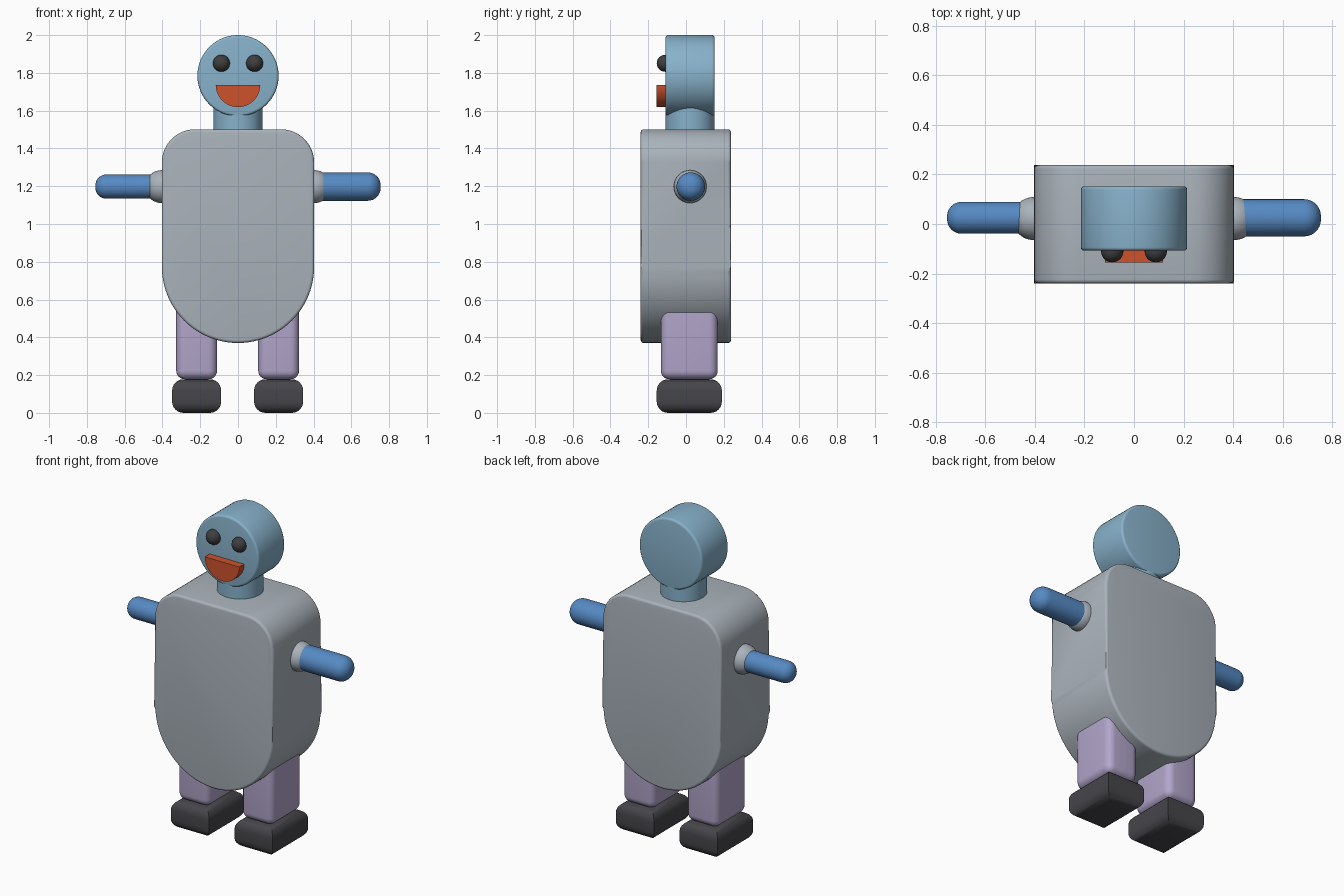
import bpy, bmesh, math
from mathutils import Matrix

if "Cube" in bpy.data.objects:
    bpy.data.objects.remove(bpy.data.objects["Cube"])


def material(name, rgb):
    lin = [(c / 255 / 12.92) if c <= 10 else ((c / 255 + 0.055) / 1.055) ** 2.4 for c in rgb]
    m = bpy.data.materials.new(name)
    m.diffuse_color = (*lin, 1)
    m.use_nodes = True
    m.node_tree.nodes["Principled BSDF"].inputs["Base Color"].default_value = m.diffuse_color
    return m


GREY = material("body_grey", (170, 179, 187))
TEAL = material("head_blue", (136, 178, 203))
BLUE = material("arm_blue", (86, 138, 196))
LILAC = material("leg_lilac", (178, 166, 203))
DARK = material("foot_charcoal", (70, 69, 74))
BLACK = material("eye_black", (62, 62, 64))
RED = material("mouth_orange", (206, 82, 43))


def finish(bm, name, mat, angle=35):
    bmesh.ops.recalc_face_normals(bm, faces=bm.faces)
    me = bpy.data.meshes.new(name)
    bm.to_mesh(me)
    bm.free()
    me.materials.append(mat)
    ob = bpy.data.objects.new(name, me)
    bpy.context.collection.objects.link(ob)
    bpy.ops.object.select_all(action='DESELECT')
    ob.select_set(True)
    bpy.context.view_layer.objects.active = ob
    bpy.ops.object.shade_smooth_by_angle(angle=math.radians(angle))
    return ob


def bevel(bm, edges, radius, segments):
    bmesh.ops.bevel(bm, geom=list(edges), offset=radius, segments=segments,
                    profile=0.5, affect='EDGES', clamp_overlap=True)


def arc(cx, cz, r, a0, a1, n):
    return [(cx + r * math.cos(math.radians(a0 + (a1 - a0) * i / n)),
             cz + r * math.sin(math.radians(a0 + (a1 - a0) * i / n))) for i in range(n + 1)]


def slab(name, outline, y0, y1, mat, round_edge=0):
    """Extrude an x-z outline along y, optionally rounding both rims."""
    bm = bmesh.new()
    face = bm.faces.new([bm.verts.new((x, y0, z)) for x, z in outline])
    new = bmesh.ops.extrude_face_region(bm, geom=[face])["geom"]
    for v in new:
        if isinstance(v, bmesh.types.BMVert):
            v.co.y = y1
    if round_edge:
        rims = [e for e in bm.edges if abs(e.verts[0].co.y - e.verts[1].co.y) < 1e-5]
        bevel(bm, rims, round_edge, 4)
    return finish(bm, name, mat)


def box(name, x, y, z, mat, radius, sharp_corners=False):
    """Rounded box from (min, max) ranges."""
    bm = bmesh.new()
    bmesh.ops.create_cube(bm, size=1)
    for v in bm.verts:
        v.co = [r[0] + (c + 0.5) * (r[1] - r[0]) for c, r in zip(v.co, (x, y, z))]
    edges = [e for e in bm.edges
             if not sharp_corners or abs(e.verts[0].co.z - e.verts[1].co.z) < 1e-5]
    bevel(bm, edges, radius, 6)
    return finish(bm, name, mat)


def ball(name, loc, r, mat):
    bm = bmesh.new()
    bmesh.ops.create_uvsphere(bm, u_segments=32, v_segments=20, radius=r,
                              matrix=Matrix.Translation(loc))
    return finish(bm, name, mat)


# torso: rounded shoulders, semicircular bottom
slab("torso", arc(0.228, 1.326, 0.175, 0, 90, 12) + arc(-0.228, 1.326, 0.175, 90, 180, 12)
     + arc(0, 0.773, 0.403, 180, 360, 48), -0.24, 0.238, GREY, 0.016)

# neck
bm = bmesh.new()
bmesh.ops.create_cone(bm, cap_ends=True, segments=48, radius1=0.13, radius2=0.13, depth=0.22,
                      matrix=Matrix.Translation((0, 0.022, 1.57)))
finish(bm, "neck", TEAL)

# head disc and mouth
slab("head", arc(0, 1.785, 0.215, 0, 360, 64)[:-1], -0.108, 0.152, TEAL, 0.014)
slab("mouth", arc(0, 1.737, 0.118, 180, 360, 32), -0.155, -0.09, RED)

for side, s, arm_r in (("left", -1, 0.064), ("right", 1, 0.075)):
    ball(side + "_eye", (s * 0.088, -0.11, 1.851), 0.045, BLACK)
    ball(side + "_shoulder", (s * 0.405, 0.022, 1.198), 0.087, GREY)

    # arm with a rounded tip
    bm = bmesh.new()
    bmesh.ops.create_cone(bm, cap_ends=True, segments=40, radius1=arm_r, radius2=arm_r, depth=0.36,
                          matrix=Matrix.Translation((s * 0.575, 0.025, 1.198))
                          @ Matrix.Rotation(math.pi / 2, 4, 'Y'))
    tip = [e for e in bm.edges if all(s * v.co.x > 0.7 for v in e.verts)]
    bevel(bm, tip, arm_r * 0.9, 8)
    finish(bm, side + "_arm", BLUE)

    # leg and foot
    cx = s * 0.217 - 0.002
    box(side + "_leg", (cx - 0.108, cx + 0.108), (-0.133, 0.168), (0.178, 0.75), LILAC, 0.045)
    box(side + "_foot", (cx - 0.13, cx + 0.13), (-0.155, 0.19), (0, 0.178), DARK, 0.06, True)
